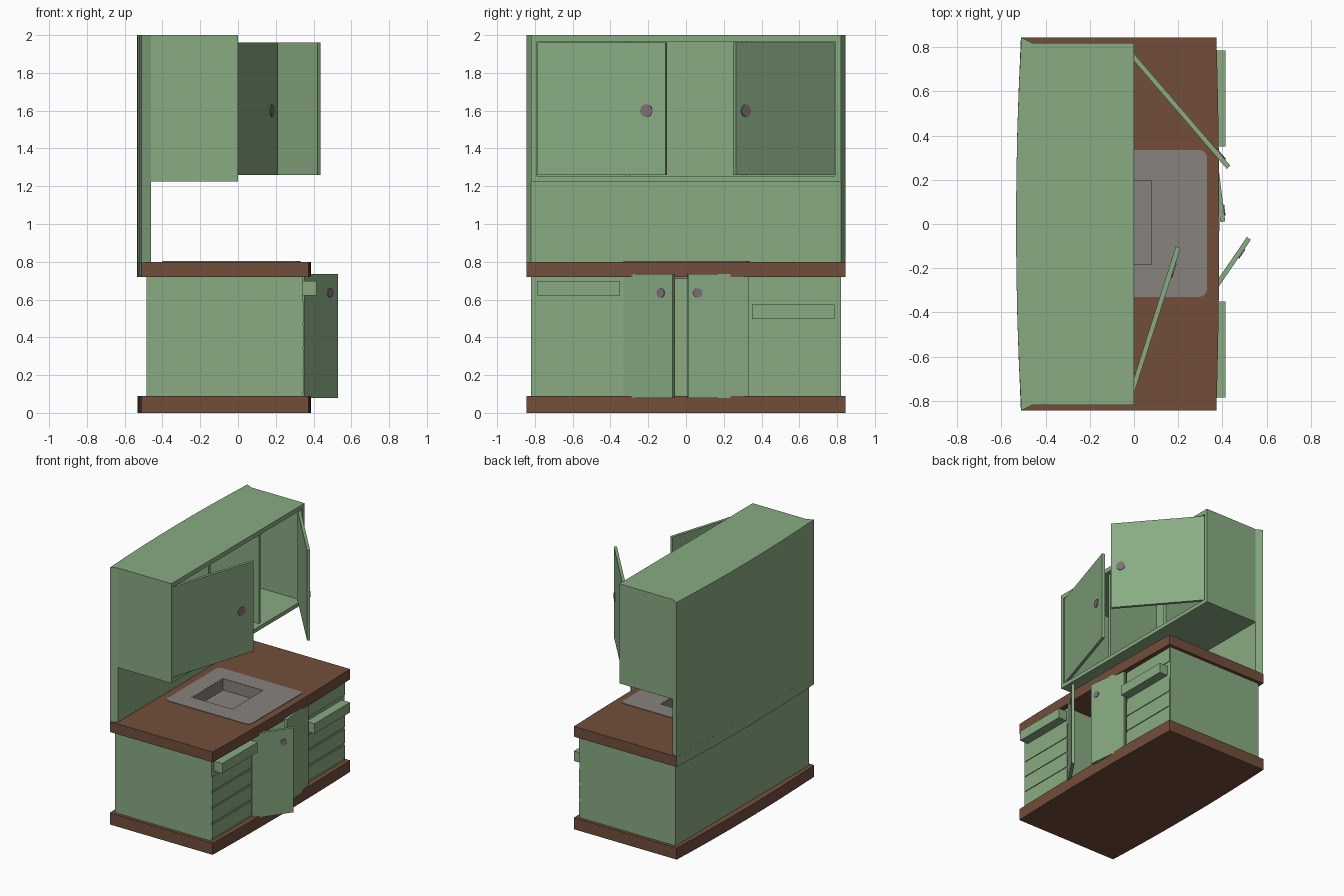
import bpy, bmesh, math
from mathutils import Vector, Matrix

if "Cube" in bpy.data.objects:
    bpy.data.objects.remove(bpy.data.objects["Cube"])


def material(name, rgb):
    m = bpy.data.materials.new(name)
    m.diffuse_color = (*rgb, 1)
    m.use_nodes = True
    m.node_tree.nodes["Principled BSDF"].inputs["Base Color"].default_value = m.diffuse_color
    return m


GREEN = material("sage green paint", (0.25, 0.41, 0.225))
WOOD = material("brown wood", (0.168, 0.076, 0.042))
STEEL = material("warm grey metal", (0.245, 0.225, 0.205))
KNOB = material("mauve grey knob", (0.21, 0.16, 0.185))


def finish(name, bm, mat):
    bmesh.ops.recalc_face_normals(bm, faces=bm.faces)
    me = bpy.data.meshes.new(name)
    bm.to_mesh(me)
    bm.free()
    me.materials.append(mat)
    ob = bpy.data.objects.new(name, me)
    bpy.context.collection.objects.link(ob)
    return ob


def prism(name, pts, z0, z1, mat):
    bm = bmesh.new()
    f = bm.faces.new([bm.verts.new((x, y, z0)) for x, y in pts])
    r = bmesh.ops.extrude_face_region(bm, geom=[f])
    verts = [v for v in r["geom"] if isinstance(v, bmesh.types.BMVert)]
    bmesh.ops.translate(bm, vec=(0, 0, z1 - z0), verts=verts)
    return finish(name, bm, mat)


def box(name, x, y, z, mat=GREEN):
    return prism(name, [(x[0], y[0]), (x[1], y[0]), (x[1], y[1]), (x[0], y[1])], z[0], z[1], mat)


def bow(x_end, x_mid, half, n=8):
    """Gently bowed edge running from -y to +y."""
    ys = [-half + 2 * half * i / n for i in range(n + 1)]
    return [(x_mid + (x_end - x_mid) * (y / half) ** 2, y) for y in ys]


def cut(ob, cutter):
    mod = ob.modifiers.new("cut", "BOOLEAN")
    mod.operation, mod.object, mod.solver = "DIFFERENCE", cutter, "EXACT"


def door(name, hinge, tip, z0, z1, knob_at, knob_z, knob_r):
    """Swung-open door with a flat round knob on its outer face."""
    h, t = Vector(hinge), Vector(tip)
    d = (t - h).normalized()
    n = Vector((d.y, -d.x))
    if n.x < 0:
        n = -n                       # outer side faces the room (+x)
    th = n * 0.011
    prism(name, [h - th, t - th, t + th, h + th], z0, z1, GREEN)
    bm = bmesh.new()
    c = h.lerp(t, knob_at) + n * 0.013
    rot = Vector((0, 0, 1)).rotation_difference(Vector((n.x, n.y, 0))).to_matrix().to_4x4()
    bmesh.ops.create_cone(bm, cap_ends=True, segments=20, radius1=knob_r, radius2=knob_r,
                          depth=0.006, matrix=Matrix.Translation((c.x, c.y, knob_z)) @ rot)
    finish(name + "_knob", bm, KNOB)


# plinth and countertop
front = bow(0.373, 0.386, 0.845)
prism("plinth", front + bow(-0.512, -0.532, 0.845)[::-1], 0, 0.09, WOOD)
counter = prism("countertop", front + [(-0.51, 0.845), (-0.51, -0.845)], 0.72, 0.80, WOOD)

# sink: rounded plate with a recessed basin
corners = []
r = 0.035
for cx, cy, a0 in ((0.33 - r, 0.335 - r, 0), (-0.40 + r, 0.335 - r, 90),
                   (-0.40 + r, -0.33 + r, 180), (0.33 - r, -0.33 + r, 270)):
    for k in range(5):
        a = math.radians(a0 + 22.5 * k)
        corners.append((cx + r * math.cos(a), cy + r * math.sin(a)))
plate = prism("sink_plate", corners, 0.797, 0.804, STEEL)
cutter = box("sink_cutter", (-0.27, 0.085), (-0.19, 0.20), (0.6, 0.9), STEEL)
cutter.hide_render = True
cutter.hide_viewport = False
cut(counter, cutter)
cut(plate, cutter)
bx, by, bz, t = (-0.27, 0.085), (-0.19, 0.20), 0.715, 0.006
box("basin_floor", bx, by, (bz - t, bz), STEEL)
for i, (xr, yr) in enumerate((((bx[0], bx[0] + t), by), ((bx[1] - t, bx[1]), by),
                              (bx, (by[0], by[0] + t)), (bx, (by[1] - t, by[1])))):
    box(f"basin_wall_{i}", xr, yr, (bz - t, 0.8035), STEEL)

# lower cabinet: two drawer blocks joined by a back
box("lower_back", (-0.485, -0.455), (-0.33, 0.33), (0.09, 0.72))
for s, side, opened in ((-1, "left", 4), (1, "right", 3)):
    def span(a, b):
        return tuple(sorted((s * a, s * b)))
    box(f"{side}_drawer_block", (-0.485, 0.344), span(0.33, 0.82), (0.09, 0.72))
    for i in range(5):
        z = 0.125 + 0.124 * i
        if i == opened:
            box(f"{side}_open_drawer", (0.34, 0.415), span(0.35, 0.785), (z, z + 0.078))
        else:
            box(f"{side}_drawer_front_{i}", (0.34, 0.350), span(0.335, 0.815),
                (z - 0.018, z + 0.09))

# lower doors
door("lower_left_door", (0.342, -0.325), (0.52, -0.065), 0.078, 0.735, 0.76, 0.635, 0.025)
door("lower_right_door", (0.362, 0.33), (0.402, 0.01), 0.078, 0.735, 0.84, 0.635, 0.025)

# bowed back panel: full depth above the counter, thin strip behind it
back = bow(-0.51, -0.534, 0.845)[::-1]
prism("splash_panel", back + [(-0.46, -0.82), (-0.46, 0.82)], 0.80, 2.0, GREEN)
prism("splash_panel_foot", bow(-0.511, -0.534, 0.845)[::-1] + [(-0.505, -0.845), (-0.505, 0.845)],
      0.72, 0.80, GREEN)

# upper cabinet shell, open at the front, with two dividers
box("upper_top", (-0.46, 0), (-0.82, 0.82), (1.965, 2.0))
box("upper_floor", (-0.46, 0), (-0.82, 0.82), (1.225, 1.255))
for s, side in ((-1, "left"), (1, "right")):
    box(f"upper_{side}_wall", (-0.46, 0), tuple(sorted((s * 0.79, s * 0.82))), (1.255, 1.965))
    box(f"upper_{side}_divider", (-0.46, -0.03), (s * 0.31 - 0.012, s * 0.31 + 0.012),
        (1.255, 1.965))

# upper doors
door("upper_left_door", (-0.016, -0.782), (0.20, -0.105), 1.26, 1.96, 0.85, 1.60, 0.033)
door("upper_right_door", (-0.02, 0.778), (0.428, 0.257), 1.26, 1.96, 0.90, 1.60, 0.033)
